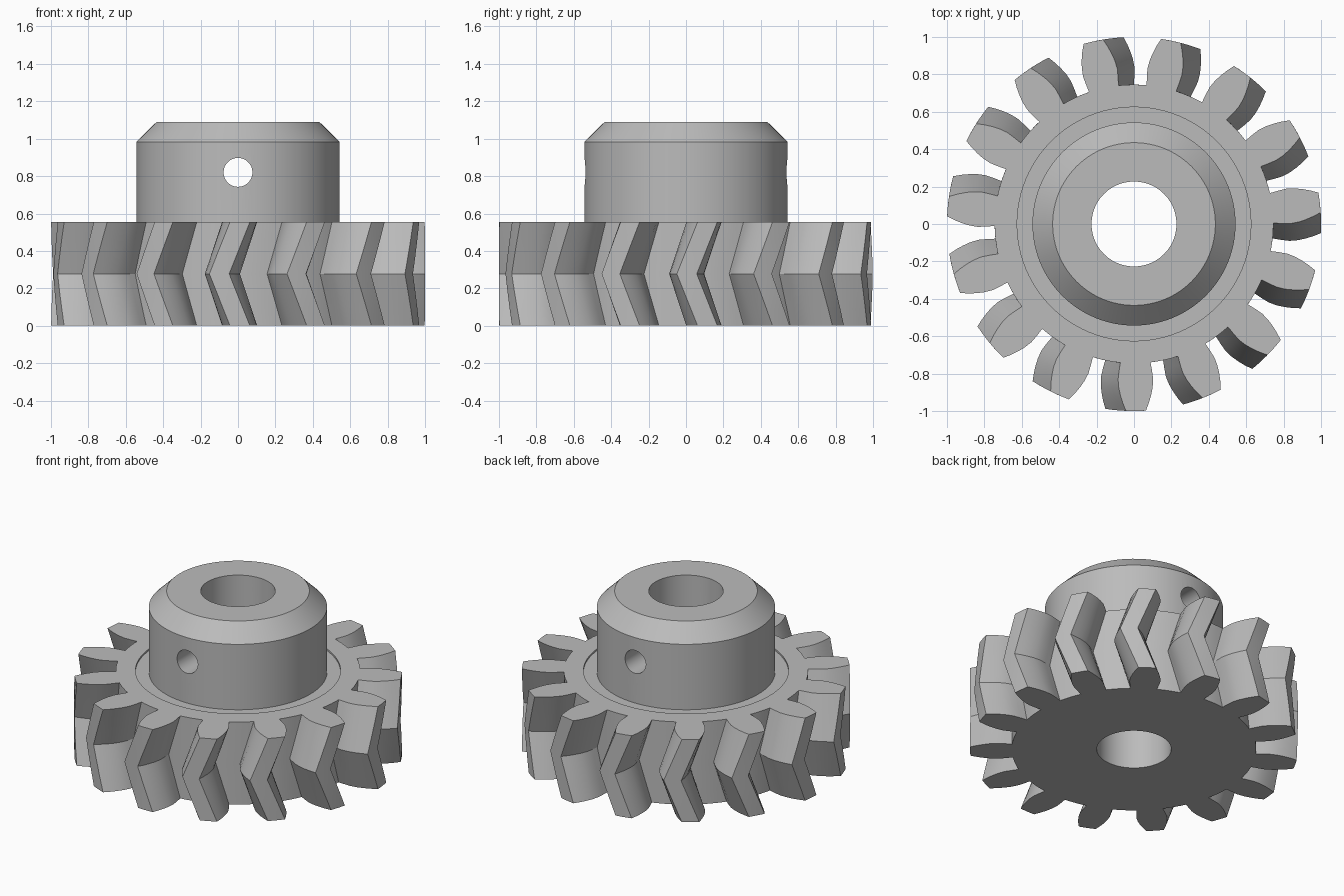
import bpy, bmesh, math
from math import cos, sin, radians

if "Cube" in bpy.data.objects:
    bpy.data.objects.remove(bpy.data.objects["Cube"], do_unlink=True)

TEETH = 15
HEIGHT = 0.555
RECESS_FLOOR = 0.543
BORE = 0.227

steel = bpy.data.materials.new("plain grey")
steel.use_nodes = True
grey = (0.5, 0.5, 0.5, 1)
steel.diffuse_color = grey
steel.node_tree.nodes["Principled BSDF"].inputs["Base Color"].default_value = grey


def make_object(name, bm):
    bmesh.ops.recalc_face_normals(bm, faces=bm.faces)
    mesh = bpy.data.meshes.new(name)
    bm.to_mesh(mesh)
    bm.free()
    mesh.materials.append(steel)
    ob = bpy.data.objects.new(name, mesh)
    bpy.context.collection.objects.link(ob)
    return ob


def bridge(bm, a, b):
    n = len(a)
    for i in range(n):
        j = (i + 1) % n
        bm.faces.new((a[i], a[j], b[j], b[i]))


def stack(name, rings):
    """Solid through a list of equal point rings, capped at both ends."""
    bm = bmesh.new()
    loops = [[bm.verts.new(p) for p in ring] for ring in rings]
    for a, b in zip(loops, loops[1:]):
        bridge(bm, a, b)
    bm.faces.new(loops[0])
    bm.faces.new(loops[-1])
    return make_object(name, bm)


def circle(r, z, n=96):
    return [(r * cos(math.tau * i / n), r * sin(math.tau * i / n), z) for i in range(n)]


def cylinder(name, r, z0, z1):
    return stack(name, [circle(r, z0), circle(r, z1)])


def cut(target, cutter):
    cutter.hide_render = True
    mod = target.modifiers.new("cut", 'BOOLEAN')
    mod.operation = 'DIFFERENCE'
    mod.solver = 'EXACT'
    mod.object = cutter
    bpy.context.view_layer.update()
    bpy.context.view_layer.objects.active = target
    bpy.ops.object.modifier_apply(modifier=mod.name)
    bpy.data.objects.remove(cutter, do_unlink=True)


def smooth(ob):
    bpy.ops.object.select_all(action='DESELECT')
    ob.select_set(True)
    bpy.context.view_layer.objects.active = ob
    bpy.ops.object.shade_smooth_by_angle(angle=radians(28))


# Tooth flank as (radius, half angle in degrees), from root to tip
flank = [(0.745, 6.2), (0.79, 6.4), (0.835, 6.45), (0.88, 5.9),
         (0.92, 5.1), (0.96, 4.15), (1.0, 3.05)]
tooth = ([(r, -a) for r, a in flank] + [(1.0, 0)]
         + [(r, a) for r, a in reversed(flank)]
         + [(0.745, 9), (0.745, 12), (0.745, 15)])


def gear_ring(z):
    """Gear outline, twisted so that the teeth form a chevron."""
    half = HEIGHT / 2
    turn = 0.25 + 6.35 * abs(z - half) / half
    ring = []
    for k in range(TEETH):
        for r, a in tooth:
            t = radians(turn + 360 * k / TEETH + a)
            ring.append((r * cos(t), r * sin(t), z))
    return ring


# Gear wheel with bore and a shallow recess around the hub
gear = stack("herringbone_gear", [gear_ring(HEIGHT * i / 6) for i in range(7)])
cut(gear, cylinder("recess_cutter", 0.625, RECESS_FLOOR, 1))
cut(gear, cylinder("bore_cutter", BORE, -0.2, 1))
smooth(gear)

# Hub: chamfered collar turned around the same bore
bm = bmesh.new()
profile = [(BORE, RECESS_FLOOR), (0.543, RECESS_FLOOR), (0.543, 0.983),
           (0.435, 1.09), (BORE, 1.09)]
loops = [[bm.verts.new(p) for p in circle(r, z)] for r, z in profile]
for a, b in zip(loops, loops[1:] + loops[:1]):
    bridge(bm, a, b)
hub = make_object("hub", bm)

# Cross hole for a pin, through both walls from front to back
pin = cylinder("pin_cutter", 0.077, -1, 1)
pin.rotation_euler.x = radians(90)
pin.location.z = 0.82
cut(hub, pin)
smooth(hub)
